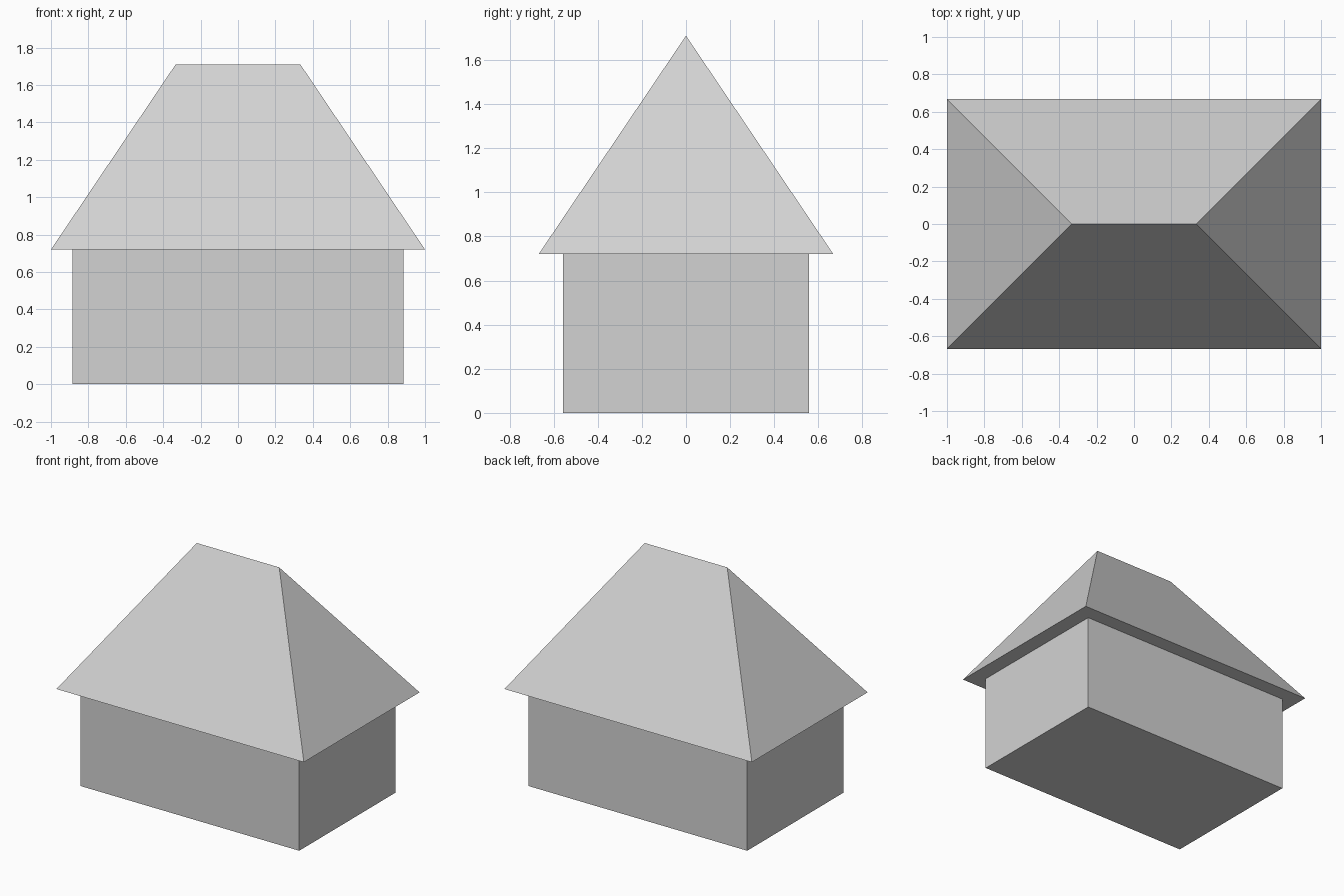
import bpy
import bmesh

cube = bpy.data.objects.get("Cube")
if cube:
    bpy.data.objects.remove(cube, do_unlink=True)

EAVES, TOP = 0.72, 1.71

grey = bpy.data.materials.new("light_grey")
grey.use_nodes = True
colour = (0.65, 0.65, 0.65, 1)
grey.diffuse_color = colour
grey.node_tree.nodes["Principled BSDF"].inputs["Base Color"].default_value = colour


def box(name, half_x, half_y, bottom, top):
    """Flat-shaded box; returns its object."""
    bm = bmesh.new()
    bmesh.ops.create_cube(bm, size=2)
    for v in bm.verts:
        v.co.x *= half_x
        v.co.y *= half_y
        v.co.z = top if v.co.z > 0 else bottom
    mesh = bpy.data.meshes.new(name)
    bm.to_mesh(mesh)
    bm.free()
    mesh.materials.append(grey)
    obj = bpy.data.objects.new(name, mesh)
    bpy.context.collection.objects.link(obj)
    return obj


# Walls
box("walls", 0.885, 0.557, 0, EAVES)

# Hipped roof: a box whose upper face is pinched into a short ridge
roof = box("hipped_roof", 1, 0.668, EAVES, TOP)
bm = bmesh.new()
bm.from_mesh(roof.data)
for v in bm.verts:
    if v.co.z > EAVES + 0.1:
        v.co.x *= 0.333
        v.co.y = 0
bmesh.ops.remove_doubles(bm, verts=bm.verts, dist=0.001)
bmesh.ops.recalc_face_normals(bm, faces=bm.faces)
bm.to_mesh(roof.data)
bm.free()
